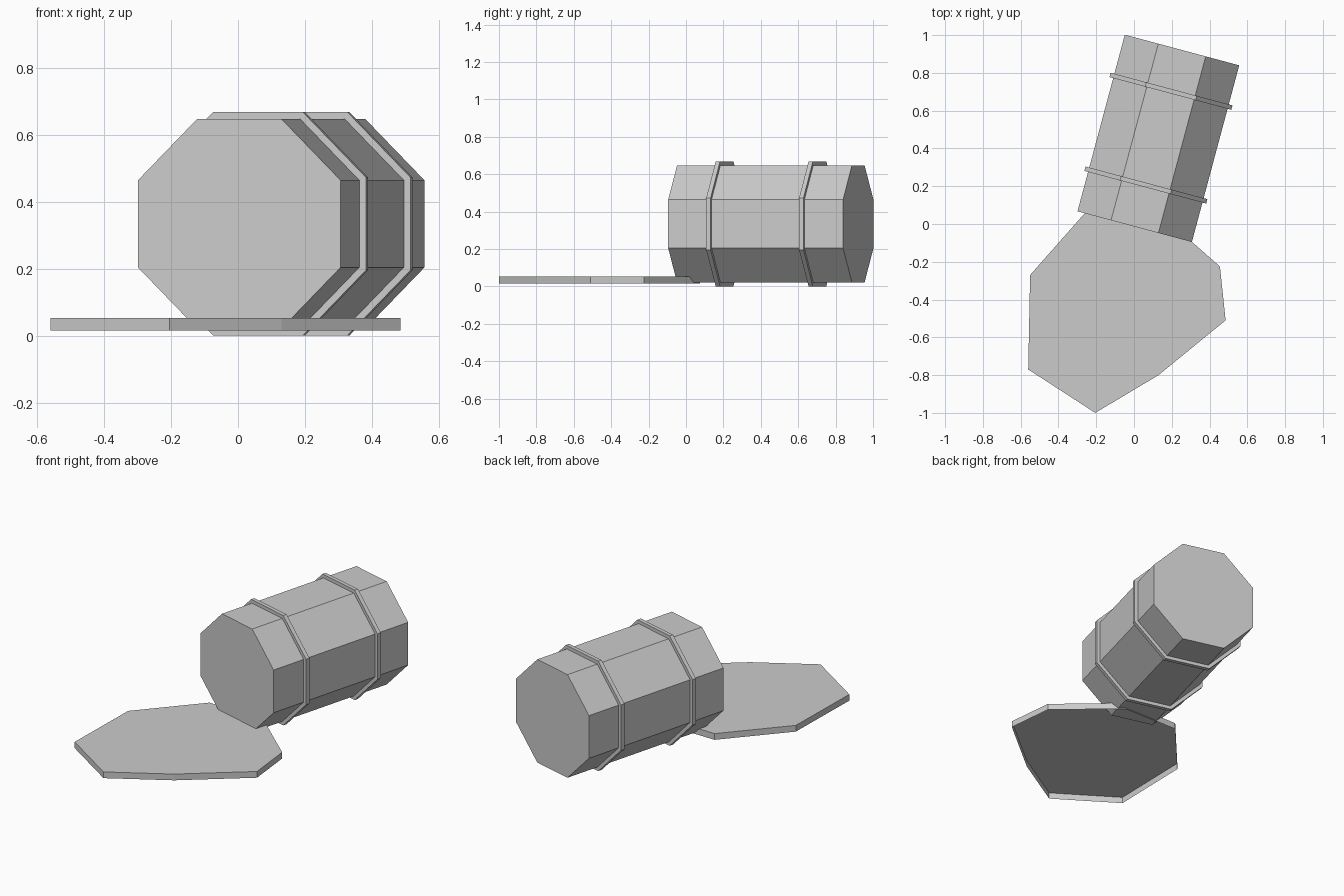
import bpy, bmesh, math
from mathutils import Matrix, Vector

if "Cube" in bpy.data.objects:
    bpy.data.objects.remove(bpy.data.objects["Cube"])

SIDES = 8
TILT = math.radians(-15)
CENTRE = Vector((0.129, 0.4535, 0.334))
# barrel frame: local y runs along the barrel, turned about z
FRAME = Matrix.Translation(CENTRE) @ Matrix.Rotation(TILT, 4, 'Z')


def make_object(name, bm):
    mesh = bpy.data.meshes.new(name)
    bm.to_mesh(mesh)
    bm.free()
    obj = bpy.data.objects.new(name, mesh)
    bpy.context.collection.objects.link(obj)
    return obj


def octagon(bm, apothem, y):
    r = apothem / math.cos(math.pi / SIDES)
    angles = [(i + 0.5) * 2 * math.pi / SIDES for i in range(SIDES)]
    return [bm.verts.new((r * math.cos(a), y, r * math.sin(a))) for a in angles]


def bridge(bm, a, b):
    n = len(a)
    for i in range(n):
        j = (i + 1) % n
        bm.faces.new((a[i], a[j], b[j], b[i]))


# Barrel body lying on its side
bm = bmesh.new()
front, back = octagon(bm, 0.3135, -0.484), octagon(bm, 0.3135, 0.484)
bridge(bm, front, back)
bm.faces.new(front)
bm.faces.new(back)
bmesh.ops.recalc_face_normals(bm, faces=bm.faces)
make_object("barrel_body", bm).matrix_world = FRAME

# Two raised hoops around the body
for name, y in (("front_hoop", -0.256), ("back_hoop", 0.258)):
    bm = bmesh.new()
    loops = [octagon(bm, a, y + d) for a, d in
             ((0.334, -0.012), (0.334, 0.012), (0.305, 0.012), (0.305, -0.012))]
    for k in range(4):
        bridge(bm, loops[k], loops[(k + 1) % 4])
    bmesh.ops.recalc_face_normals(bm, faces=bm.faces)
    make_object(name, bm).matrix_world = FRAME

# Flat spilled puddle: a top sheet with a rim, open underneath
outline = [(-0.205, -1.0), (0.13, -0.80), (0.485, -0.51), (0.455, -0.225),
           (0.12, 0.07), (-0.245, 0.075), (-0.55, -0.27), (-0.56, -0.77)]
bm = bmesh.new()
low, high = [[bm.verts.new((x, y, z)) for x, y in outline] for z in (0.015, 0.053)]
bridge(bm, low, high)
bm.faces.new(high)
make_object("puddle", bm)
